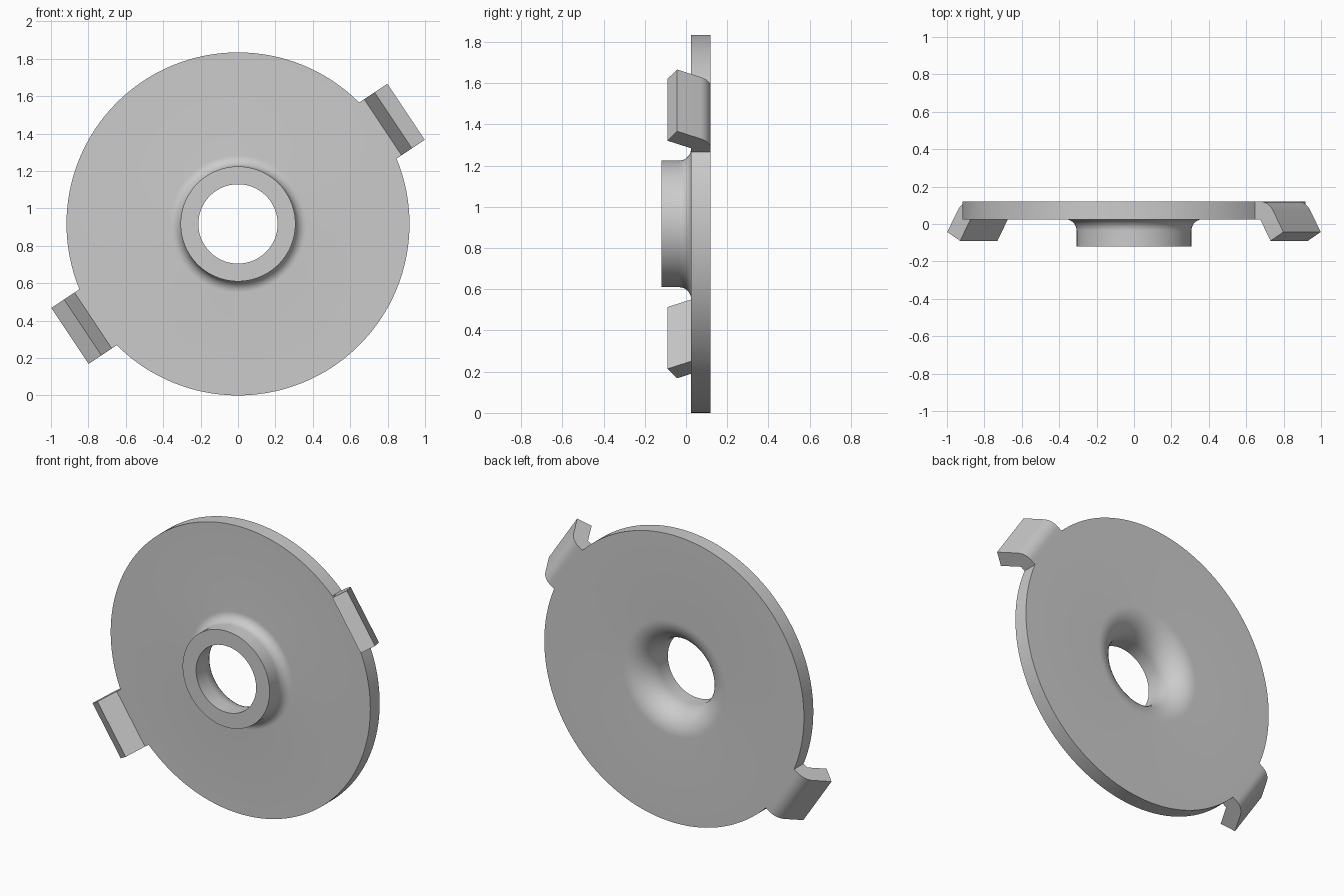
import bpy, bmesh
from math import sin, cos, pi, radians, sqrt

cube = bpy.data.objects.get("Cube")
if cube:
    bpy.data.objects.remove(cube, do_unlink=True)

R = 0.917                      # disc radius, also height of its centre
FRONT, BACK = 0.025, 0.12      # disc faces along y
THICK = BACK - FRONT

steel = bpy.data.materials.new("plain_grey")
steel.use_nodes = True
steel.diffuse_color = (0.6, 0.6, 0.6, 1)
steel.node_tree.nodes["Principled BSDF"].inputs["Base Color"].default_value = (0.6, 0.6, 0.6, 1)


def arc(cx, cy, r, start, end, steps):
    """Points along an arc, angles in degrees."""
    angles = [radians(start + (end - start) * i / steps) for i in range(steps + 1)]
    return [(cx + r * cos(a), cy + r * sin(a)) for a in angles]


def finish(bm, name):
    bmesh.ops.recalc_face_normals(bm, faces=bm.faces)
    mesh = bpy.data.meshes.new(name)
    bm.to_mesh(mesh)
    bm.free()
    mesh.materials.append(steel)
    obj = bpy.data.objects.new(name, mesh)
    bpy.context.collection.objects.link(obj)
    bpy.ops.object.select_all(action='DESELECT')
    obj.select_set(True)
    bpy.context.view_layer.objects.active = obj
    bpy.ops.object.shade_smooth_by_angle(angle=radians(30))
    return obj


def bridge(bm, a, b):
    """Join two closed rings of vertices with quads."""
    for i in range(len(a)):
        j = (i + 1) % len(a)
        bm.faces.new((a[i], a[j], b[j], b[i]))


# Disc with a flanged hub: one closed profile turned around the y axis
bend_r, bend_y, inner = 0.367, -0.035, 0.06
profile = [(R, FRONT)]
profile += arc(bend_r, bend_y, inner, 90, 180, 10)
profile += [(bend_r - inner, -0.12), (bend_r - inner - THICK, -0.12)]
profile += arc(bend_r, bend_y, inner + THICK, 180, 90, 12)
profile += [(R, BACK)]
bm = bmesh.new()
SEGMENTS = 128
rings = []
for s in range(SEGMENTS):
    a = 2 * pi * s / SEGMENTS
    rings.append([bm.verts.new((r * cos(a), y, R + r * sin(a))) for r, y in profile])
for s in range(SEGMENTS):
    bridge(bm, rings[s], rings[(s + 1) % SEGMENTS])
finish(bm, "flanged_disc")

# Two bent tabs on opposite sides, their roots following the disc rim
TILT, LENGTH, HALF_WIDTH, CORNER = radians(60), 0.133, 0.18, 0.931
SLICES = 8
tip = (CORNER + LENGTH * cos(TILT), FRONT - LENGTH * sin(TILT))
tip_out = (tip[0] + THICK * sin(TILT), tip[1] + THICK * cos(TILT))
outline = [(CORNER, FRONT), tip, tip_out] + arc(CORNER, FRONT, THICK, 30, 90, 8)
for name, turn in (("upper_left_tab", 0), ("lower_right_tab", pi)):
    a = radians(33.7) + turn
    bm = bmesh.new()
    slices = []
    for i in range(SLICES + 1):
        t = HALF_WIDTH * (2 * i / SLICES - 1)
        root = sqrt(R * R - t * t) - 0.001
        points = [(root, FRONT)] + outline + [(root, BACK)]
        slices.append([bm.verts.new((r * cos(a) - t * sin(a), y, R + r * sin(a) + t * cos(a)))
                       for r, y in points])
    for one, two in zip(slices, slices[1:]):
        bridge(bm, one, two)
    bm.faces.new(slices[0])
    bm.faces.new(slices[-1])
    finish(bm, name)
